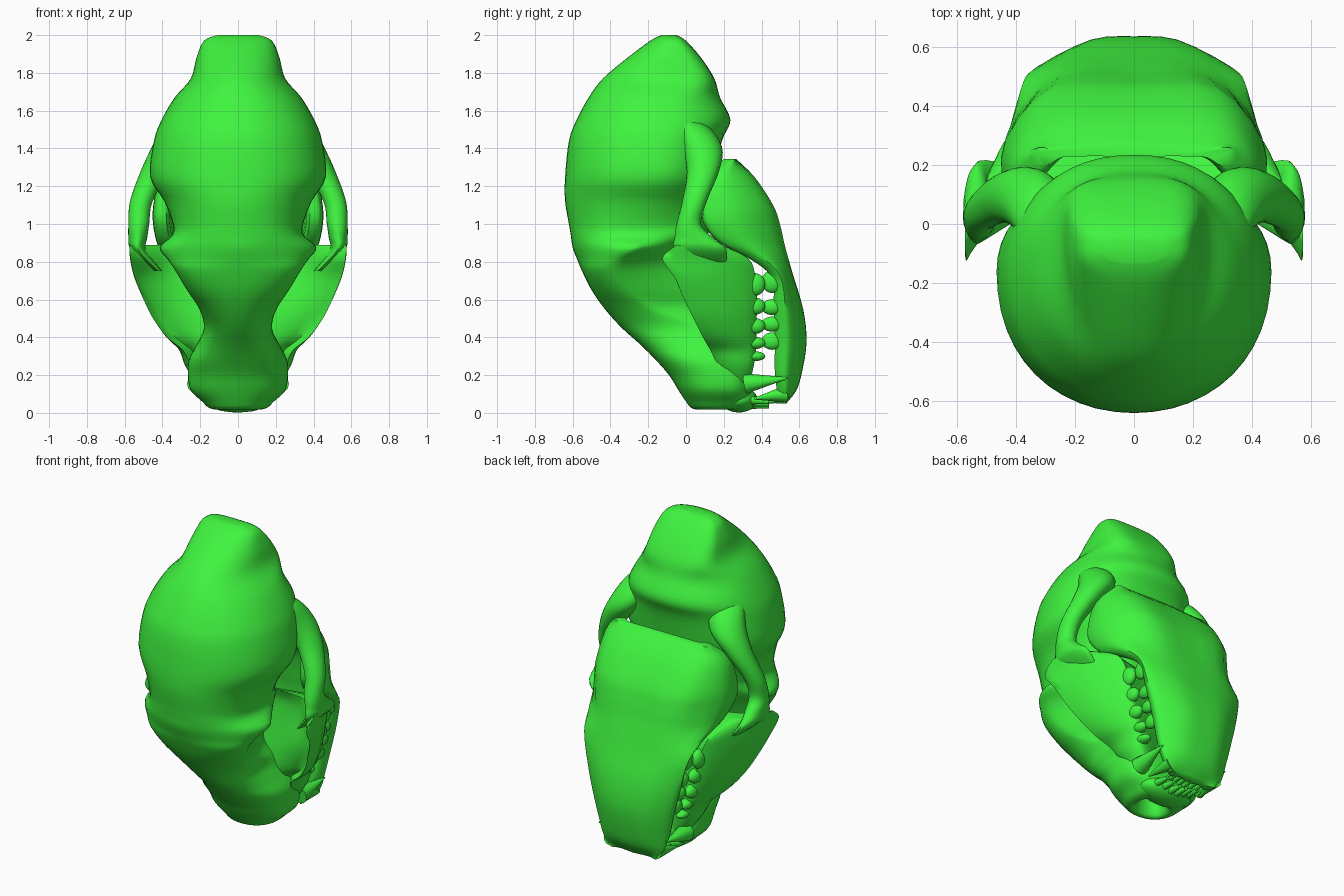
import bpy, bmesh, math
from mathutils import Vector, Matrix

if "Cube" in bpy.data.objects:
    bpy.data.objects.remove(bpy.data.objects["Cube"])

mat = bpy.data.materials.new("green")
mat.diffuse_color = (0.05, 0.9, 0.05, 1)
mat.use_nodes = True
mat.node_tree.nodes["Principled BSDF"].inputs["Base Color"].default_value = mat.diffuse_color


def finish(name, bm, angle=50):
    bmesh.ops.recalc_face_normals(bm, faces=bm.faces)
    me = bpy.data.meshes.new(name)
    bm.to_mesh(me)
    bm.free()
    me.materials.append(mat)
    ob = bpy.data.objects.new(name, me)
    bpy.context.scene.collection.objects.link(ob)
    bpy.ops.object.select_all(action='DESELECT')
    ob.select_set(True)
    bpy.context.view_layer.objects.active = ob
    bpy.ops.object.shade_smooth_by_angle(angle=math.radians(angle))
    return ob


def curve(p, steps, closed):
    """Smooth interpolation through the given points."""
    n, out = len(p), []
    for i in range(n if closed else n - 1):
        if closed:
            a, b, c, d = (p[(i + k) % n] for k in (-1, 0, 1, 2))
        else:
            a, b, c, d = p[max(i - 1, 0)], p[i], p[i + 1], p[min(i + 2, n - 1)]
        for s in range(steps):
            t = s / steps
            out.append(0.5 * (2 * b + (c - a) * t + (2 * a - 5 * b + 4 * c - d) * t * t
                              + (3 * b - a - 3 * c + d) * t ** 3))
    if not closed:
        out.append(p[-1])
    return out


def loft(name, rings, around=3, along=4):
    rings = [curve([Vector(v) for v in r], around, True) for r in rings]
    cols = [curve(list(c), along, False) for c in zip(*rings)]
    bm = bmesh.new()
    vs = [[bm.verts.new(v) for v in ring] for ring in zip(*cols)]
    n = len(vs[0])
    for a, b in zip(vs, vs[1:]):
        for i in range(n):
            j = (i + 1) % n
            bm.faces.new((a[i], a[j], b[j], b[i]))
    bm.faces.new(vs[0])
    bm.faces.new(vs[-1])
    return finish(name, bm)


def both(half, z):
    """Half section from centre to centre, closed by its mirror image."""
    return [(x, y, z) for x, y in half] + [(-x, y, z) for x, y in half[-2:0:-1]]


def mirror(ob):
    ob.modifiers.new("mirror", 'MIRROR')


def spike(bm, a, b, r, tip=0.15):
    a, b = Vector(a), Vector(b)
    m = Matrix.Translation((a + b) / 2) @ (b - a).to_track_quat('Z', 'Y').to_matrix().to_4x4()
    bmesh.ops.create_cone(bm, cap_ends=True, segments=12, radius1=r, radius2=r * tip,
                          depth=(b - a).length, matrix=m)


def blob(bm, c, r):
    bmesh.ops.create_icosphere(bm, subdivisions=3, radius=1,
                               matrix=Matrix.Translation(c) @ Matrix.Diagonal((*r, 1)))


# Braincase, brow points and snout: z, front y, back y, half width, y of widest point
skull = [
    (2.0, -.13, -.05, .11, -.09), (1.97, -.19, .0, .18, -.08), (1.88, -.31, .08, .22, -.07),
    (1.77, -.44, .15, .25, -.08), (1.67, -.515, .18, .335, -.12), (1.55, -.58, .235, .405, -.14),
    (1.44, -.62, .19, .445, -.15), (1.25, -.64, .15, .465, -.17), (1.12, -.64, .12, .39, -.22),
    (1.0, -.62, .12, .345, -.28), (.94, -.61, .12, .35, -.29), (.875, -.6, .14, .415, -.27),
    (.81, -.575, .18, .37, -.35), (.75, -.55, .22, .33, -.37),
    (.65, -.5, .28, .27, -.32), (.55, -.43, .3, .205, -.2), (.45, -.34, .31, .18, -.04),
    (.36, -.24, .33, .22, .08), (.28, -.16, .345, .26, .12), (.2, -.09, .35, .265, .17),
    (.12, -.04, .35, .25, .18), (.06, .0, .34, .19, .18), (.025, .03, .31, .15, .17),
    (.03, .07, .23, .1, .15), (.14, .1, .2, .07, .15)]
rings = []
for z, yf, yb, w, ym in skull:
    back = 3.6 if z > 1.75 else 2.8 if z < .5 else 1.2 if z < .9 else 2.2
    half = []
    for k in range(13):
        t = math.pi * k / 12
        e = 2 / (1.9 if .8 < z < .9 else 2.15) if k < 6 else 2 / back
        s, c = max(math.sin(t), 0) ** e, abs(math.cos(t)) ** e
        half.append((0 if k in (0, 12) else w * s, ym + c * ((yf if k < 6 else yb) - ym)))
    rings.append(both(half, z))
loft("cranium", rings, around=2, along=4)

# Front of the upper jaw
bm = bmesh.new()
blob(bm, (0, .28, .07), (.18, .1, .068))
finish("upper_jaw_tip", bm)

# Cheek and upper jaw with the eye sockets: z, rim, tooth edge, inner socket wall
cheek = [
    (.89, .575, -.05, .47, .17, .36, .12), (.82, .572, -.12, .42, .31, .34, .14),
    (.72, .55, -.06, .385, .35, .31, .14), (.6, .5, -.01, .36, .36, .25, .13),
    (.5, .45, .04, .335, .36, .21, .12), (.4, .375, .09, .3, .36, .2, .12),
    (.33, .29, .13, .27, .36, .19, .14), (.25, .25, .17, .25, .35, .18, .18),
    (.16, .19, .2, .2, .33, .14, .2)]
rings = []
for z, xr, yr, xt, yt, xi, yi in cheek:
    half = [(0, yi), (xi, yi), (xr - .045, yr + .06), (xr, yr),
            ((xr + xt) / 2 + .03, (yr + yt) / 2), (xt, yt), (xt - .08, yt), (0, yt - .06)]
    rings.append(both(half, z))
loft("upper_jaw", rings)

# Cheek arch, growing out of the braincase: centre and half thickness
arch = [(.25, -.12, 1.6, .05, .05), (.3, .0, 1.53, .09, .1), (.35, .08, 1.41, .105, .11),
        (.435, .09, 1.28, .08, .085), (.512, .045, 1.12, .06, .065), (.525, .015, 1.0, .055, .065),
        (.53, .04, .93, .05, .1), (.525, .075, .86, .04, .14), (.42, .1, .75, .02, .1)]
mirror(loft("cheek_arch", [[(x + rx * math.cos(k * math.pi / 4), y + ry * math.sin(k * math.pi / 4), z)
                            for k in range(8)] for x, y, z, rx, ry in arch]))

# Lower jaw trough: z, outer y, floor y, upper edge y, half width, flat half width
jaw = [
    (1.345, .265, .23, .2, .33, .24), (1.25, .36, .27, .115, .41, .29), (1.1, .455, .34, .09, .44, .29),
    (1.0, .49, .4, .1, .44, .27), (.9, .515, .43, .18, .42, .25), (.82, .54, .45, .33, .39, .23),
    (.72, .57, .47, .45, .36, .21), (.55, .62, .48, .465, .32, .17), (.38, .638, .5, .47, .275, .14),
    (.22, .615, .5, .47, .24, .13), (.12, .585, .5, .48, .21, .12), (.05, .53, .49, .475, .16, .1)]
rings = []
for z, yo, yfl, yi, w, wf in jaw:
    half = [(0, yfl), (w - .13, yfl), (w - .08, yi + .025), (w - .03, yi), (w, yi + .035),
            (w - .005, max((yi + yo) / 2, yi + .06)), (wf, yo - .01), (0, yo)]
    rings.append(both(half, z))
loft("lower_jaw", rings)

# Cheek teeth, upper and lower
bm = bmesh.new()
for z, x, s in ((.68, .345, .06), (.565, .32, .045), (.46, .295, .042), (.37, .26, .032), (.3, .235, .026)):
    blob(bm, (x, .365, z), (.035, .055, s))
for z, x, s in ((.695, .32, .06), (.56, .29, .042), (.47, .27, .04), (.38, .245, .046)):
    blob(bm, (x, .455, z), (.03, .055, s))
mirror(finish("cheek_teeth", bm))

# Canines
bm = bmesh.new()
spike(bm, (.215, .31, .155), (.235, .54, .185), .055, .06)
spike(bm, (.16, .53, .1), (.19, .36, .075), .045, .1)
mirror(finish("canines", bm))

# Incisors
bm = bmesh.new()
for i in range(3):
    x = .022 + .045 * i
    spike(bm, (x, .33, .045 + .012 * i), (x, .44, .035 + .012 * i), .024, .5)
    spike(bm, (x * .85, .5, .075), (x * .85, .42 + .01 * i, .06), .02, .6)
mirror(finish("incisors", bm))
